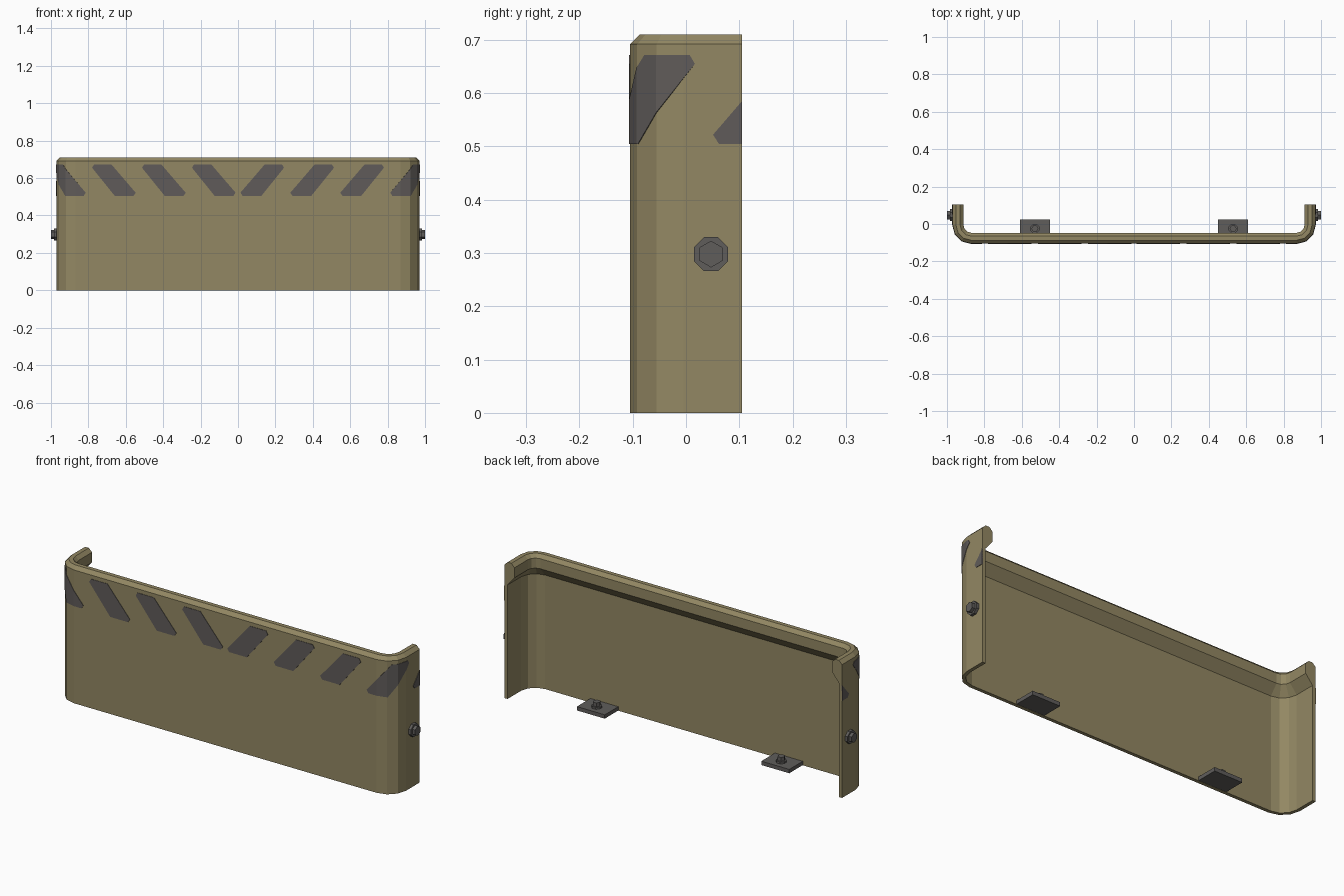
import bpy, bmesh, math
from mathutils import Vector

cube = bpy.data.objects.get("Cube")
if cube:
    bpy.data.objects.remove(cube)


def material(name, rgb):
    m = bpy.data.materials.new(name)
    m.use_nodes = True
    m.diffuse_color = (*rgb, 1)
    m.node_tree.nodes["Principled BSDF"].inputs["Base Color"].default_value = (*rgb, 1)
    return m


KHAKI = material("khaki paint", (0.29, 0.245, 0.125))
STRIPE = material("dark stripe paint", (0.115, 0.105, 0.1))
STEEL = material("dark steel", (0.115, 0.11, 0.105))

HALF_W, HALF_D, RADIUS = 0.97, 0.105, 0.1


def finish(bm, name, mat, normals=True):
    """Turn a half-model mesh into a mirrored object."""
    if normals:
        bmesh.ops.recalc_face_normals(bm, faces=bm.faces)
    me = bpy.data.meshes.new(name)
    bm.to_mesh(me)
    bm.free()
    me.materials.append(mat)
    ob = bpy.data.objects.new(name, me)
    bpy.context.scene.collection.objects.link(ob)
    ob.modifiers.new("Mirror", "MIRROR")
    return ob


# Half outline of the outer wall, from the centre round the corner to the back,
# as pairs of point and outward direction
centre = Vector((HALF_W - RADIUS, RADIUS - HALF_D))
path = [(Vector((0, -HALF_D)), Vector((0, -1)))]
for i in range(4):
    a = math.radians(-90 + 30 * i)
    out = Vector((math.cos(a), math.sin(a)))
    path.append((centre + RADIUS * out, out))
path.append((Vector((HALF_W, HALF_D)), Vector((1, 0))))

lengths = [0]
for (p, _), (q, _) in zip(path, path[1:]):
    lengths.append(lengths[-1] + (q - p).length)


def on_wall(s, z, offset):
    """Point at distance s along the outline, pushed outward by offset."""
    i = max(k for k in range(len(path) - 1) if lengths[k] <= s + 1e-6)
    t = (s - lengths[i]) / (lengths[i + 1] - lengths[i])
    p = path[i][0].lerp(path[i + 1][0], t)
    n = path[i][1].lerp(path[i + 1][1], t)
    return (*(p + n * offset), z)


# Curved panel: wall section (inset, height) with a thick chamfered top lip
section = [(0, 0), (0, 0.692), (0.018, 0.71), (0.04, 0.71), (0.058, 0.692),
           (0.058, 0.64), (0.018, 0.592), (0.018, 0)]
bm = bmesh.new()
rings = [[bm.verts.new((*(p - n * d), z)) for d, z in section] for p, n in path]
for r0, r1 in zip(rings, rings[1:]):
    for k in range(len(section)):
        j = (k + 1) % len(section)
        bm.faces.new((r0[k], r0[j], r1[j], r1[k]))
bm.faces.new(rings[-1])
finish(bm, "curved_panel", KHAKI)

# Slanted warning stripes, folded round the corner
stripe = [(0.013, 0.522), (0.024, 0.505), (0.125, 0.505),
          (0.246, 0.655), (0.236, 0.672), (0.142, 0.672)]
bm = bmesh.new()
for i in range(5):
    bm.faces.new([bm.verts.new((s + 0.267 * i, z, 0)) for s, z in stripe])
for s in lengths[1:]:
    bmesh.ops.bisect_plane(bm, geom=bm.verts[:] + bm.edges[:] + bm.faces[:],
                           plane_co=(s, 0, 0), plane_no=(1, 0, 0),
                           clear_outer=(s == lengths[-1]))
for v in bm.verts:
    v.co = on_wall(min(v.co.x, lengths[-1]), v.co.y, 0.002)
stripes = finish(bm, "warning_stripes", STRIPE, normals=False)
solid = stripes.modifiers.new("Thickness", "SOLIDIFY")
solid.thickness, solid.offset = 0.004, -1


def prism(bm, sides, radius, height, base, axis, turn=0):
    """Add a prism standing on base and pointing along axis."""
    axis = Vector(axis)
    res = bmesh.ops.create_cone(bm, cap_ends=True, segments=sides, radius1=radius,
                                radius2=radius, depth=height)
    spin = Vector((0, 0, 1)).rotation_difference(axis).to_matrix()
    for v in res["verts"]:
        c, s = math.cos(turn), math.sin(turn)
        local = Vector((v.co.x * c - v.co.y * s, v.co.x * s + v.co.y * c, v.co.z))
        v.co = spin @ local + Vector(base) + axis * height / 2


def bolt(name, base, axis, scale, washer, head):
    bm = bmesh.new()
    prism(bm, 8, 0.0345 * scale, washer, base, axis, math.radians(22.5))
    prism(bm, 6, 0.025 * scale, washer + head, base, axis, math.radians(30))
    finish(bm, name, STEEL)


# Bolts on the side flanges
bolt("side_bolts", (HALF_W, 0.047, 0.298), (1, 0, 0), 1, 0.014, 0.016)

# Mounting tabs at the foot of the panel, with upright bolts
bm = bmesh.new()
bmesh.ops.create_cube(bm, size=1)
for v in bm.verts:
    v.co = (0.53 + v.co.x * 0.16, -0.034 + v.co.y * 0.116, 0.011 + v.co.z * 0.02)
finish(bm, "mounting_tabs", STEEL)
bolt("tab_bolts", (0.53, -0.025, 0.021), (0, 0, 1), 0.75, 0.01, 0.02)
